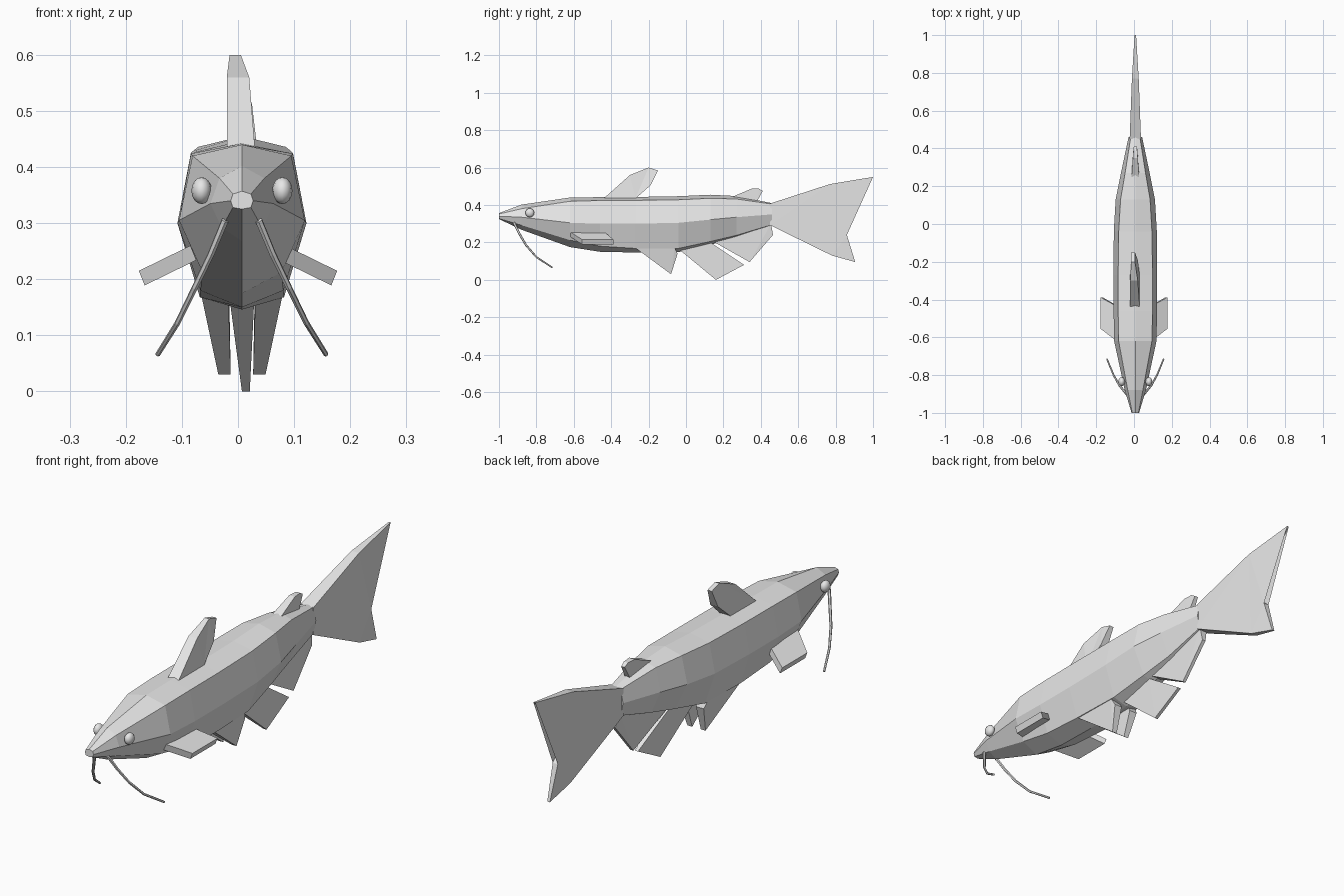
import bpy, bmesh
from mathutils import Vector

grey = bpy.data.materials.new("fish grey")
grey.diffuse_color = (0.8, 0.8, 0.8, 1)
CX = 0.007  # the body sits slightly right of centre


def finish(name, bm):
    bmesh.ops.recalc_face_normals(bm, faces=bm.faces[:])
    me = bpy.data.meshes.new(name)
    bm.to_mesh(me)
    bm.free()
    me.materials.append(grey)
    ob = bpy.data.objects.new(name, me)
    bpy.context.collection.objects.link(ob)
    return ob


def loft(name, rings):
    """Skin a list of closed rings and cap both ends."""
    bm = bmesh.new()
    rows = [[bm.verts.new(p) for p in r] for r in rings]
    n = len(rows[0])
    for a, b in zip(rows, rows[1:]):
        for i in range(n):
            j = (i + 1) % n
            bm.faces.new((a[i], a[j], b[j], b[i]))
    caps = [bm.faces.new(rows[0]), bm.faces.new(rows[-1])]
    bmesh.ops.triangulate(bm, faces=caps)
    return finish(name, bm)


def fin(name, outline):
    """Plate from (y, z, x centre, half thickness) points."""
    return loft(name, [[(cx + s * t, y, z) for y, z, cx, t in outline] for s in (-1, 1)])


# Body: y, top z, shoulder (x, z), flank (x, z), belly side (x, z), bottom z
stations = [
    (-1.00, .357, .016, .352, .020, .340, .016, .328, .325),
    (-0.88, .402, .040, .380, .056, .335, .036, .292, .268),
    (-0.62, .440, .088, .420, .112, .305, .070, .212, .175),
    (-0.46, .442, .091, .424, .115, .300, .074, .180, .150),
    (-0.27, .443, .091, .425, .115, .300, .075, .168, .146),
    (-0.04, .447, .088, .428, .114, .305, .068, .168, .148),
    (0.13, .455, .078, .436, .104, .322, .050, .205, .188),
    (0.27, .448, .054, .432, .076, .335, .034, .238, .225),
    (0.46, .410, .024, .405, .036, .350, .024, .295, .290),
]
rings = []
for y, top, sx, sz, fx, fz, bx, bz, bot in stations:
    side = [(sx, sz), (fx, fz), (bx, bz)]
    ring = [(0, top)] + side + [(0, bot)] + [(-x, z) for x, z in reversed(side)]
    rings.append([(CX + x * 1.0, y, z) for x, z in ring])
loft("body", rings)

# Fins on the centre line
fin("tail_fin", [
    (.45, .408, CX, .030), (.77, .512, CX, .018), (1.0, .55, CX, .004),
    (.77, .32, CX, .014), (.86, .24, CX, .012), (.905, .095, CX, .006),
    (.78, .13, CX, .014), (.45, .292, CX, .030)])
fin("dorsal_fin", [
    (-.44, .435, .005, .025), (-.30, .56, 0, .020), (-.20, .60, -.005, .010),
    (-.15, .585, -.005, .010), (-.19, .505, .002, .018), (-.27, .435, .005, .025)])
fin("adipose_fin", [
    (.25, .445, CX, .020), (.35, .487, CX, .013), (.39, .487, CX, .010),
    (.41, .475, CX, .008), (.38, .42, CX, .012)])
fin("front_anal_fin", [
    (-.04, .165, CX, .022), (.16, 0, .014, .007),
    (.31, .08, .014, .007), (.13, .20, CX, .022)])
fin("rear_anal_fin", [
    (.145, .205, CX, .022), (.34, .095, .014, .007),
    (.465, .24, .012, .008), (.455, .30, CX, .018)])

for side, s in (("left", -1), ("right", 1)):
    # Pelvic fin under the belly
    fin(side + "_pelvic_fin", [
        (-.27, .17, CX + s * .048, .024), (-.08, .03, CX + s * .031, .011),
        (-.045, .14, CX + s * .040, .018), (-.06, .17, CX + s * .045, .022)])

    # Pectoral fin: slanted slab leaving the flank
    slab = [(.080, -.625, .248), (.172, -.555, .203), (.172, -.388, .203), (.080, -.44, .248)]
    loft(side + "_pectoral_fin", [
        [(s * (x + d * .4), y, z + d) for x, y, z in slab] for d in (-.014, .012)])

    # Eye: flattened ball
    bpy.ops.mesh.primitive_uv_sphere_add(
        segments=12, ring_count=8, radius=.024, location=(CX + s * .072, -.835, .358))
    eye = bpy.context.object
    eye.name = side + "_eye"
    eye.scale = (.75, 1, 1)
    eye.data.materials.append(grey)
    bpy.ops.object.shade_smooth()

    # Barbel: tapering six-sided whisker swept back and down
    path = [Vector((CX + s * x, y, z)) for x, y, z in (
        (.030, -.92, .305), (.055, -.89, .245), (.084, -.855, .185),
        (.115, -.80, .122), (.150, -.715, .066))]
    tube = []
    for i, p in enumerate(path):
        d = (path[min(i + 1, 4)] - path[max(i - 1, 0)]).normalized()
        u = d.cross(Vector((1, 0, 0))).normalized()
        v = d.cross(u)
        r = .0068 - .0006 * i
        tube.append([p + r * (a * u + b * v) for a, b in (
            (1, 0), (.5, .87), (-.5, .87), (-1, 0), (-.5, -.87), (.5, -.87))])
    loft(side + "_barbel", tube)
